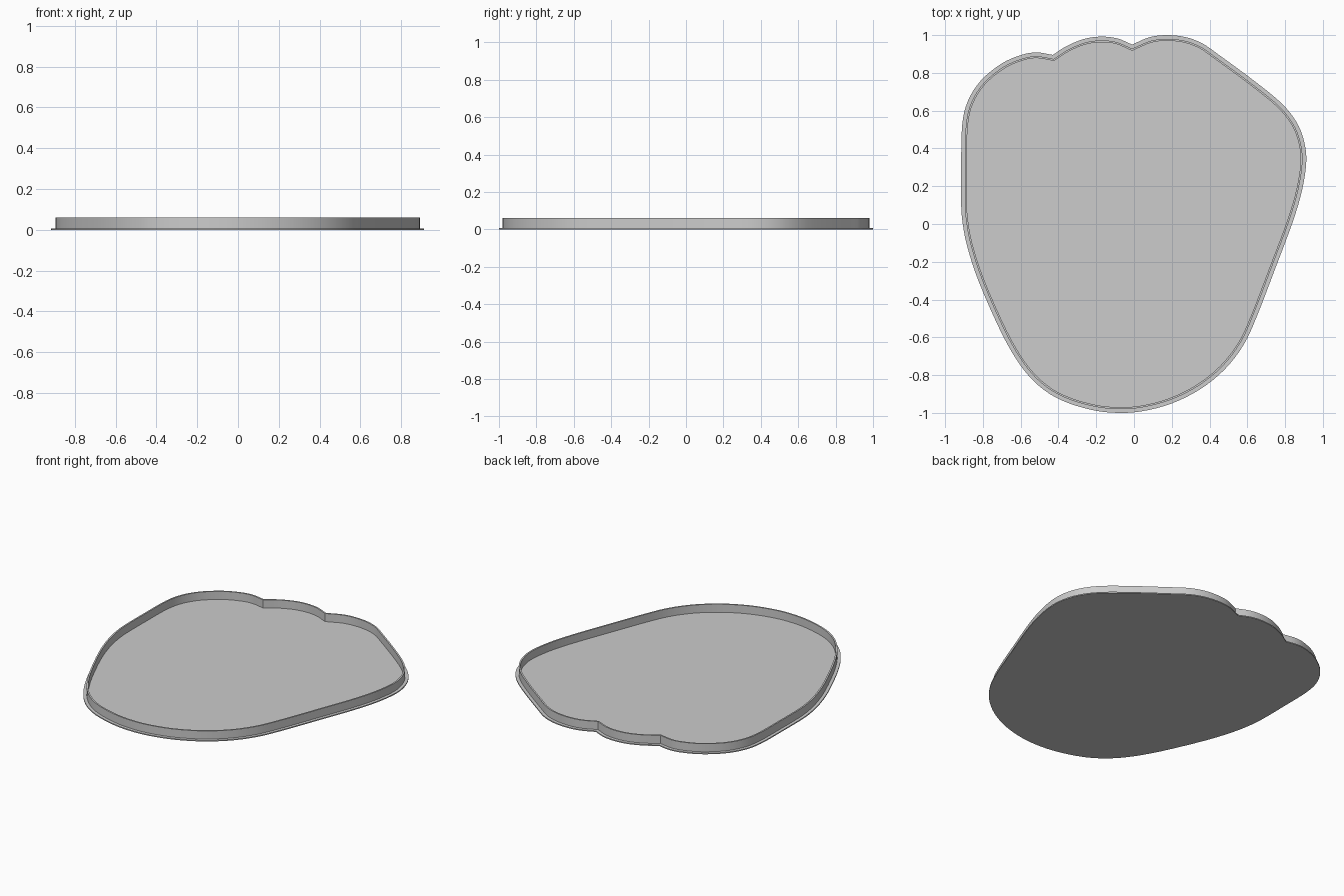
import bpy, bmesh, math
from mathutils import Vector

if "Cube" in bpy.data.objects:
    bpy.data.objects.remove(bpy.data.objects["Cube"])

BASE_Z, RIM_Z = 0.007, 0.06      # base plate thickness, wall top
FLANGE, WALL = 0.02, 0.01        # ledge width, wall thickness

# Outline as three smooth runs that meet at sharp notches
RIGHT_RUN = [(-0.43, 0.895), (-0.51, 0.908), (-0.59, 0.897), (-0.70, 0.85), (-0.81, 0.76),
             (-0.88, 0.65), (-0.91, 0.52), (-0.915, 0.3), (-0.915, 0.1), (-0.905, -0.01),
             (-0.88, -0.13), (-0.82, -0.31), (-0.70, -0.58), (-0.60, -0.75), (-0.5, -0.86),
             (-0.38, -0.935), (-0.22, -0.985), (-0.08, -1.0), (0.05, -0.99), (0.2, -0.95),
             (0.35, -0.875), (0.48, -0.77), (0.58, -0.64), (0.65, -0.49), (0.75, -0.23),
             (0.84, 0.01), (0.89, 0.18), (0.912, 0.33), (0.90, 0.44), (0.86, 0.54),
             (0.78, 0.64), (0.64, 0.755), (0.45, 0.895), (0.36, 0.957), (0.27, 0.99),
             (0.17, 1.0), (0.08, 0.988), (-0.01, 0.95)]
MIDDLE_RUN = [(-0.01, 0.95), (-0.09, 0.983), (-0.18, 0.992), (-0.27, 0.978),
              (-0.36, 0.94), (-0.43, 0.895)]


def smooth_run(pts, steps=4):
    """Catmull-Rom through the points, leaving out the final point."""
    p = [Vector(q) for q in pts]
    p = [2 * p[0] - p[1]] + p + [2 * p[-1] - p[-2]]
    out = []
    for a, b, c, d in zip(p, p[1:], p[2:], p[3:]):
        for i in range(steps):
            t = i / steps
            out.append(0.5 * (2 * b + (c - a) * t + (2 * a - 5 * b + 4 * c - d) * t * t
                              + (3 * b - a - 3 * c + d) * t ** 3))
    return out


def inset(loop, dist):
    """Mitred inward offset of an anticlockwise loop."""
    out = []
    for i, p in enumerate(loop):
        d1 = (p - loop[i - 1]).normalized()
        d2 = (loop[(i + 1) % len(loop)] - p).normalized()
        n1, n2 = Vector((-d1.y, d1.x)), Vector((-d2.y, d2.x))
        out.append(p + (n1 + n2) * dist / (1 + n1.dot(n2)))
    return out


outline = smooth_run(RIGHT_RUN) + smooth_run(MIDDLE_RUN)
wall_out, wall_in = inset(outline, FLANGE), inset(outline, FLANGE + WALL)

# Tray section: underside, ledge, outer wall, rim, inner wall, floor
section = [(outline, 0), (outline, BASE_Z), (wall_out, BASE_Z), (wall_out, RIM_Z),
           (wall_in, RIM_Z), (wall_in, BASE_Z)]
bm = bmesh.new()
rings = [[bm.verts.new((p.x, p.y, z)) for p in loop] for loop, z in section]
n = len(outline)
for lo, hi in zip(rings, rings[1:]):
    for i in range(n):
        j = (i + 1) % n
        bm.faces.new((lo[i], lo[j], hi[j], hi[i]))
bm.faces.new(rings[0][::-1])
bm.faces.new(rings[-1])
bmesh.ops.recalc_face_normals(bm, faces=bm.faces)

mesh = bpy.data.meshes.new("tray")
bm.to_mesh(mesh)
bm.free()
tray = bpy.data.objects.new("tray", mesh)
bpy.context.collection.objects.link(tray)

grey = bpy.data.materials.new("grey")
grey.diffuse_color = (0.604, 0.604, 0.604, 1)
grey.use_nodes = True
grey.node_tree.nodes["Principled BSDF"].inputs["Base Color"].default_value = grey.diffuse_color
mesh.materials.append(grey)

bpy.context.view_layer.objects.active = tray
tray.select_set(True)
bpy.ops.object.shade_smooth_by_angle(angle=math.radians(30))
